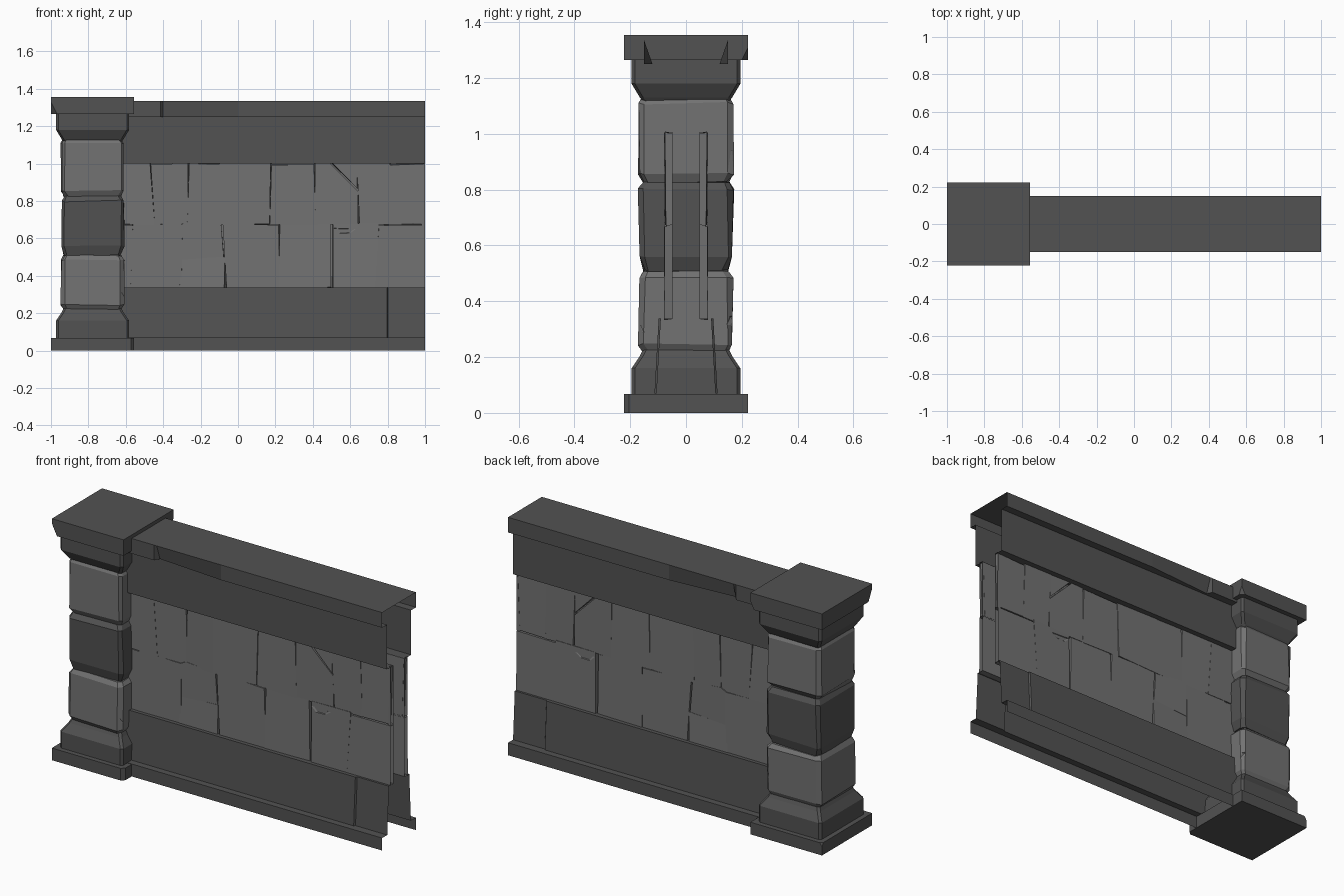
import bpy, bmesh, random
from mathutils import Vector

if "Cube" in bpy.data.objects:
    bpy.data.objects.remove(bpy.data.objects["Cube"])

random.seed(4)
PX = -0.7775                      # pillar centre


def material(name, v):
    m = bpy.data.materials.new(name)
    m.diffuse_color = (v, v, v, 1)
    m.use_nodes = True
    m.node_tree.nodes["Principled BSDF"].inputs["Base Color"].default_value = m.diffuse_color
    return m


DARK = material("dark_stone", 0.085)
LIGHT = material("light_stone", 0.17)


def j(a):
    return random.uniform(-a, a)


def finish(bm, name, mat, mirror=False):
    me = bpy.data.meshes.new(name)
    bm.to_mesh(me)
    bm.free()
    ob = bpy.data.objects.new(name, me)
    bpy.context.collection.objects.link(ob)
    if mat:
        me.materials.append(mat)
    if mirror:
        mod = ob.modifiers.new("both_sides", 'MIRROR')
        mod.use_axis = (False, True, False)
        mod.merge_threshold = 0.0005
    return ob


def stack(name, levels, mat, cut=0.0, jitter=0.0, chips=()):
    """Loft square rings (half width, z) round the pillar axis, closed at both ends."""
    bm = bmesh.new()
    rings = []
    for h, z in levels:
        if cut:
            c = h - cut
            pts = [(-c, -h), (c, -h), (h, -c), (h, c), (c, h), (-c, h), (-h, c), (-h, -c)]
        else:
            pts = [(-h, -h), (h, -h), (h, h), (-h, h)]
        rings.append([bm.verts.new((PX + x + j(jitter), y + j(jitter), z + j(jitter)))
                      for x, y in pts])
    n = len(rings[0])
    for a, b in zip(rings, rings[1:]):
        for i in range(n):
            k = (i + 1) % n
            bm.faces.new((a[i], a[k], b[k], b[i]))
    bm.faces.new(rings[0][::-1])
    bm.faces.new(rings[-1])
    # sliced-off corners
    for co, no in chips:
        r = bmesh.ops.bisect_plane(bm, geom=bm.verts[:] + bm.edges[:] + bm.faces[:],
                                   plane_co=Vector(co) + Vector((PX, 0, 0)),
                                   plane_no=no, clear_outer=True)
        edges = [e for e in r['geom_cut'] if isinstance(e, bmesh.types.BMEdge)]
        bmesh.ops.holes_fill(bm, edges=edges, sides=0)
    bmesh.ops.recalc_face_normals(bm, faces=bm.faces[:])
    return finish(bm, name, mat)


# Pillar foot and head
stack("pillar_base_plate", [(.2225, 0), (.2225, .068)], DARK,
      chips=[((.205, -.2225, .034), (1, -1, 0)), ((-.2225, .21, .068), (-1, 1, .6))])
stack("pillar_base", [(.195, .06), (.195, .16), (.165, .205), (.155, .225)], DARK, cut=.012)
stack("pillar_neck", [(.15, 1.11), (.165, 1.13), (.195, 1.18), (.195, 1.27)], DARK, cut=.012)
stack("pillar_cap", [(.2225, 1.265), (.2225, 1.355)], DARK,
      chips=[((-.2225, -.19, 1.265), (-1, -1, -.5)), ((.2225, .2, 1.265), (1, 1, -.5))])

# Notch cutters for the pillar blocks
bm = bmesh.new()
for x, y, z, s in [(.18, -.18, .96, .03), (.18, .18, .93, .035), (-.18, -.18, .62, .025),
                   (.18, -.18, .30, .035), (.18, .18, .33, .04), (-.18, .18, .36, .03),
                   (.18, -.18, .87, .03), (-.18, .18, 1.02, .03), (.18, .18, .60, .025)]:
    r = bmesh.ops.create_icosphere(bm, subdivisions=1, radius=s)
    bmesh.ops.scale(bm, vec=(1, 1, .8), verts=r['verts'])
    bmesh.ops.translate(bm, vec=(PX + x, y, z), verts=r['verts'])
cutter = finish(bm, "notch_cutter", None)
cutter.hide_render = True

# Three rough pillar blocks
for name, z0, z1, low, mat in [("pillar_block_low", .215, .508, .03, LIGHT),
                               ("pillar_block_middle", .508, .825, .05, DARK),
                               ("pillar_block_top", .825, 1.135, .03, LIGHT)]:
    ob = stack(name, [(.15, z0), (.168, z0 + low), (.168, z1 - .025), (.152, z1)],
               mat, cut=.018, jitter=.005)
    mod = ob.modifiers.new("notches", 'BOOLEAN')
    mod.object = cutter
    mod.operation = 'DIFFERENCE'
    mod.solver = 'EXACT'


def strip(name, profile, stations, mat, edit=None):
    """Sweep an open (y, z) profile along x; the wall is an open shell."""
    bm = bmesh.new()
    rows = []
    for i, x in enumerate(stations):
        pts = [edit(i, k, p) if edit else p for k, p in enumerate(profile)]
        rows.append([bm.verts.new((x, y, z)) for y, z in pts])
    for a, b in zip(rows, rows[1:]):
        for k in range(len(profile) - 1):
            bm.faces.new((a[k], b[k], b[k + 1], a[k + 1]))
    return finish(bm, name, mat, mirror=True)


def plinth_step(i, k, p):         # last panel sits slightly back
    return (p[0] + .008, p[1]) if i > 1 and k in (2, 3) else p


def coping_break(i, k, p):        # long wedge broken from the lower lip
    return (-.12, p[1]) if i == 2 and k == 3 else p


# Wall shell
strip("wall_plinth", [(-.15, 0), (-.15, .07), (-.113, .07), (-.098, .338), (-.05, .338)],
      [-.63, .797, .803, 1], DARK, plinth_step)
strip("wall_stone_backing", [(-.05, .338), (-.05, 1.0)], [-.63, 1], LIGHT)
strip("wall_coping", [(-.05, 1.0), (-.107, 1.0), (-.107, 1.25), (-.15, 1.25),
                      (-.15, 1.335), (0, 1.335)],
      [-.63, -.415, -.40, 0, 1], DARK, coping_break)

# Outlines of the wall stones, course by course
Z0, Z1, Z2 = .336, .674, 1.002
stones = []


def course(xs, za, zb, skip=()):
    tops = [x + j(.012) for x in xs]
    bots = [x + j(.012) for x in xs]
    for i in range(len(xs) - 1):
        if i not in skip:
            stones.append([(bots[i], za), (bots[i + 1], za),
                           (tops[i + 1], zb + j(.008)), (tops[i], zb + j(.008))])


course([-.72, -.56, -.31, -.07, .22, .495, .74, 1.1], Z0, Z1, skip=(2, 4))
course([-.64, -.46, -.265, -.09, .175, .41, .64, .81, .985, 1.2], Z1, Z2, skip=(5,))
stones += [
    # stone split across the middle
    [(-.31, Z0), (-.07, Z0), (-.075, .50), (-.305, .49)],
    [(-.305, .49), (-.075, .50), (-.09, Z1), (-.27, Z1 + .02), (-.31, Z1)],
    # stone with a chipped top edge
    [(.22, Z0), (.495, Z0), (.495, Z1), (.635 - .14, Z1 + .001), (.22, Z1)],
    # stone with a diagonal crack
    [(.41, Z1), (.64, Z1), (.64, .855), (.49, Z2), (.41, Z2)],
    [(.64, .865), (.64, Z2), (.50, Z2)],
]
bm = bmesh.new()
for pts in stones:
    f = bm.faces.new([bm.verts.new((x, -.049, z)) for x, z in pts])
    bmesh.ops.inset_individual(bm, faces=[f], thickness=.017, depth=0)
    for v in f.verts:
        v.co += Vector((j(.005), -.026 + j(.004), j(.004)))
# chip on the upper edge of one lower stone
c = [bm.verts.new(p) for p in [(.51, -.079, .655), (.63, -.079, .65), (.60, -.079, .628),
                               (.54, -.079, .626), (.57, -.062, .643)]]
for a, b in ((0, 3), (3, 2), (2, 1), (1, 0)):
    bm.faces.new((c[a], c[b], c[4]))
bmesh.ops.bisect_plane(bm, geom=bm.verts[:] + bm.edges[:] + bm.faces[:],
                       plane_co=(1, 0, 0), plane_no=(1, 0, 0), clear_outer=True)
finish(bm, "wall_stones", LIGHT, mirror=True)
